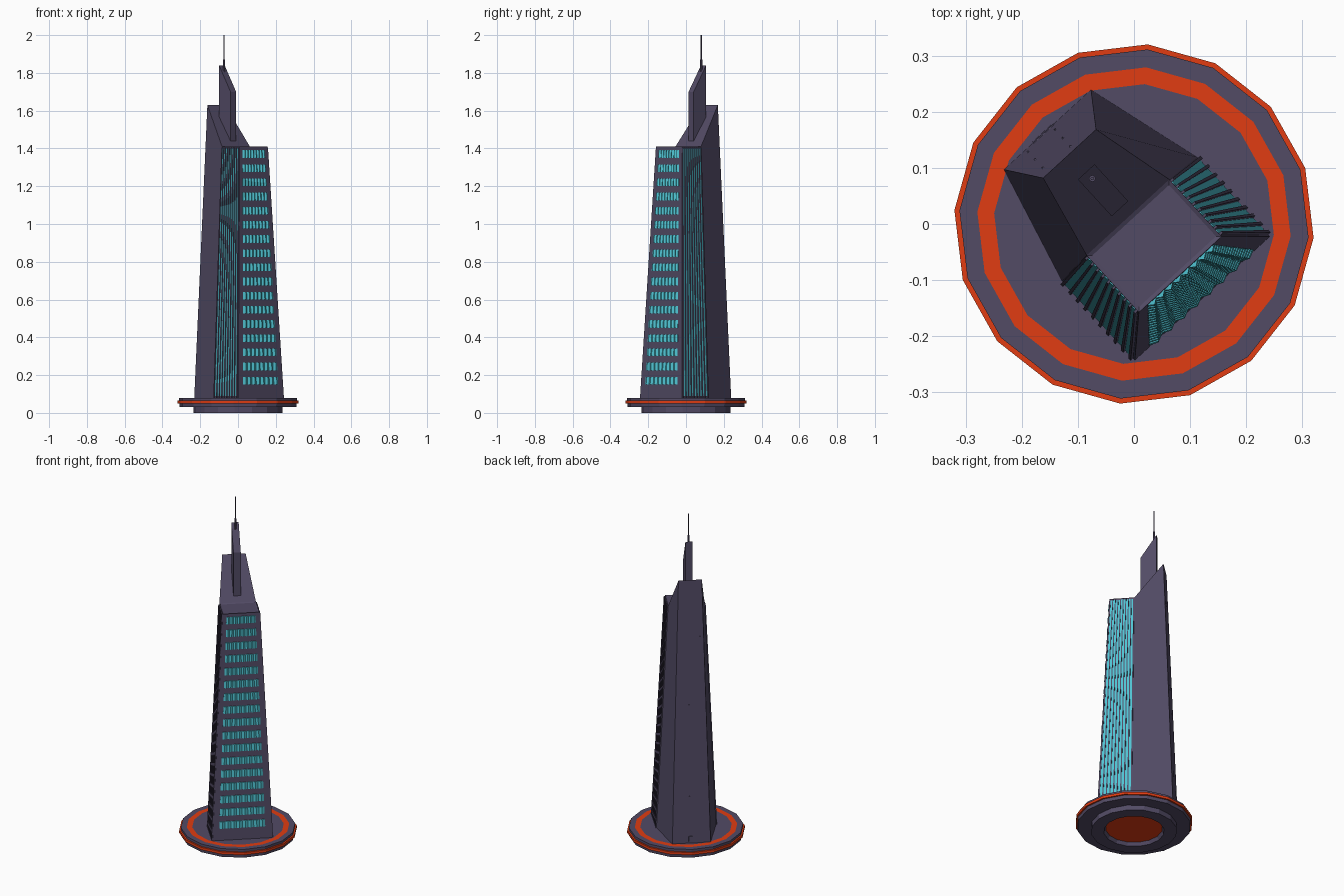
import bpy, bmesh, math
from mathutils import Vector

if "Cube" in bpy.data.objects:
    bpy.data.objects.remove(bpy.data.objects["Cube"])

# Local tower axes: U runs along the front facade, V points out of it
U = Vector((0.737, 0.676, 0))
V = Vector((0.676, -0.737, 0))


def P(u, v, z):
    return U * u + V * v + Vector((0, 0, z))


def material(name, col):
    m = bpy.data.materials.new(name)
    m.diffuse_color = (*col, 1)
    m.use_nodes = True
    m.node_tree.nodes["Principled BSDF"].inputs["Base Color"].default_value = m.diffuse_color
    return m


WALL = material("dark_wall", (0.085, 0.07, 0.13))
ORANGE = material("orange", (0.75, 0.045, 0.006))
GLASS = material("teal_glass", (0.08, 0.55, 0.65))


def finish(name, bm, *mats):
    bmesh.ops.recalc_face_normals(bm, faces=bm.faces)
    me = bpy.data.meshes.new(name)
    bm.to_mesh(me)
    bm.free()
    for m in mats:
        me.materials.append(m)
    ob = bpy.data.objects.new(name, me)
    bpy.context.collection.objects.link(ob)
    return ob


def loft(bm, low, high):
    """Closed solid between two matching rings of points."""
    a = [bm.verts.new(p) for p in low]
    b = [bm.verts.new(p) for p in high]
    n = len(a)
    for i in range(n):
        j = (i + 1) % n
        bm.faces.new((a[i], a[j], b[j], b[i]))
    bm.faces.new(a[::-1])
    bm.faces.new(b)


Z0, Z1 = 0.08, 1.41


def lerp(a, b, z):
    return a + (b - a) * (z - Z0) / (Z1 - Z0)


def half(z):
    return lerp(0.163, 0.10, z)


def front(z):
    return lerp(0.18, 0.122, z)


def mid(z):
    return lerp(-0.012, -0.016, z)


def back(z):
    return -0.228 + 0.058 * (z - Z0) / (1.63 - Z0)


# Sixteen-sided base, turned from a profile with orange bands
profile = [(0.155, 0.02), (0.165, 0), (0.235, 0), (0.235, 0.03), (0.31, 0.03),
           (0.312, 0.05), (0.321, 0.05), (0.321, 0.065), (0.312, 0.065),
           (0.312, 0.08), (0.28, 0.08), (0.25, 0.08)]
bm = bmesh.new()
rings = []
for r, z in profile:
    rings.append([bm.verts.new((r * math.cos(a), r * math.sin(a), z))
                  for a in (math.radians(-4.4 + 22.5 * k) for k in range(16))])
for i in range(len(rings) - 1):
    for k in range(16):
        j = (k + 1) % 16
        f = bm.faces.new((rings[i][k], rings[i][j], rings[i + 1][j], rings[i + 1][k]))
        f.material_index = 1 if i in (5, 6, 7, 10) else 0
bm.faces.new(rings[0]).material_index = 1
bm.faces.new(rings[-1])
finish("base_disc", bm, WALL, ORANGE)

# Tapered tower body with a flat front roof and a sloping back roof
bm = bmesh.new()
low = [bm.verts.new(P(u, v, Z0)) for u, v in
       [(-0.163, 0.18), (0.163, 0.18), (0.163, -0.012), (0.105, -0.228), (-0.105, -0.228), (-0.163, -0.012)]]
top = [bm.verts.new(P(*p)) for p in
       [(-0.10, 0.122, Z1), (0.10, 0.122, Z1), (0.10, -0.016, Z1),
        (0.064, -0.17, 1.63), (-0.064, -0.17, 1.63), (-0.10, -0.016, Z1)]]
for i in range(6):
    j = (i + 1) % 6
    bm.faces.new((low[i], low[j], top[j], top[i]))
bm.faces.new(low[::-1])
roof = bm.faces.new((top[0], top[1], top[2], top[5]))
bm.faces.new((top[5], top[2], top[3], top[4]))
bmesh.ops.recalc_face_normals(bm, faces=bm.faces)
bmesh.ops.inset_region(bm, faces=[roof], thickness=0.01, depth=0)
bmesh.ops.translate(bm, verts=roof.verts, vec=(0, 0, -0.004))
finish("tower_body", bm, WALL)

# Pleated window bands on the front facade
bm = bmesh.new()
TEETH = 8
for row in range(17):
    z = 0.15 + row * 0.075


    def pleats(z):
        w = half(z) * 0.79
        pts = [P(w, front(z) - 0.01, z), P(-w, front(z) - 0.01, z)]
        for k in range(2 * TEETH + 1):
            d = 0.008 if k % 2 else 0.001
            pts.append(P(-w + w * k / TEETH, front(z) + d, z))
        return pts


    loft(bm, pleats(z), pleats(z + 0.041))
finish("front_window_bands", bm, GLASS)


# Glazed side facades with vertical fins
def side_box(bm, s, a, b, d, z0, z1, gap):
    def ring(z):
        v0, v1 = mid(z), front(z)
        va, vb = v0 + (v1 - v0) * a, v0 + (v1 - v0) * b
        return [P(s * (half(z) + e), v, z)
                for e, v in ((-0.005, va), (d, va), (d, vb), (-0.005, vb))]
    loft(bm, ring(z0), ring(z1 - gap))


for side, s in (("right", 1), ("left", -1)):
    bm = bmesh.new()
    side_box(bm, s, 0.03, 0.96, 0.0015, Z0 + 0.01, Z1, 0.01)
    finish(side + "_glazing", bm, GLASS)
    bm = bmesh.new()
    for k in range(10):
        c = 0.03 + 0.93 * k / 9
        side_box(bm, s, c - 0.016, c + 0.016, 0.006, Z0, Z1, 0.004)
    finish(side + "_fins", bm, WALL)

# Slots and service door on the back wall
bm = bmesh.new()


def back_box(u, w, z0, z1):
    def ring(z):
        return [P(u + x, back(z) + y, z) for x, y in
                ((-w, 0.003), (w, 0.003), (w, -0.002), (-w, -0.002))]
    loft(bm, ring(z0), ring(z1))


for u, zs in ((0.01, (0.34, 0.88, 1.41)), (-0.052, (0.25, 0.74, 1.28))):
    for z in zs:
        back_box(u, 0.002, z - 0.016, z + 0.016)
back_box(-0.01, 0.025, 0.08, 0.12)
finish("back_slots_and_door", bm, WALL)

# Roof fin with a raked top
bm = bmesh.new()
fin = [(-0.126, 1.50), (-0.037, 1.42), (-0.037, 1.70), (-0.126, 1.84)]
loft(bm, [P(-0.02, v, z) for v, z in fin], [P(0.02, v, z) for v, z in fin])
finish("roof_fin", bm, WALL)

# Mast with a thicker foot
for name, r, z0, z1 in (("mast_foot", 0.006, 1.78, 1.87), ("mast", 0.003, 1.80, 2.0)):
    c = P(0, -0.11, (z0 + z1) / 2)
    bpy.ops.mesh.primitive_cylinder_add(vertices=8, radius=r, depth=z1 - z0, location=c)
    bpy.context.object.name = name
    bpy.context.object.data.materials.append(WALL)
